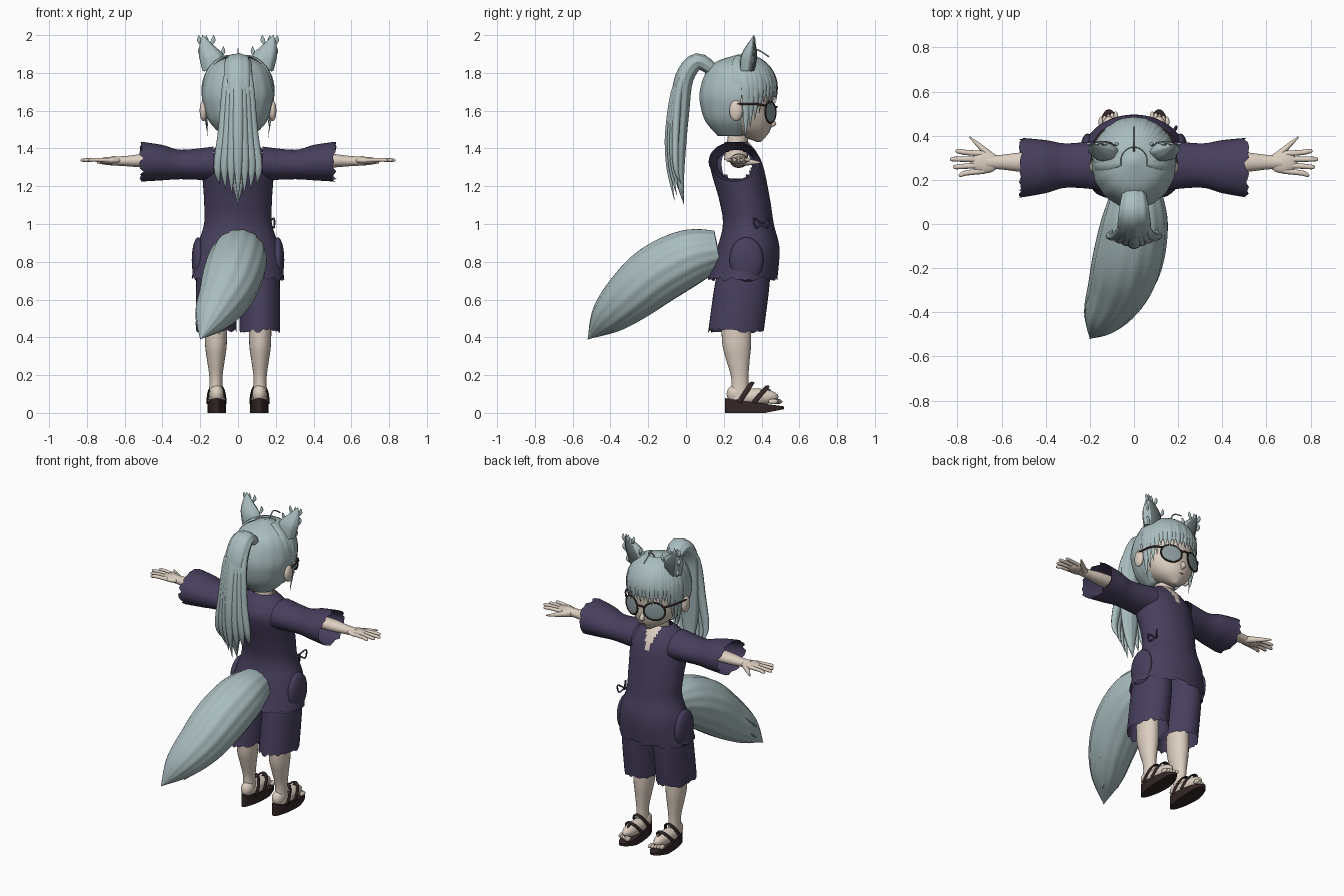
import bpy, bmesh, math, random
from mathutils import Vector

random.seed(4)
if "Cube" in bpy.data.objects:
    bpy.data.objects.remove(bpy.data.objects["Cube"], do_unlink=True)


def material(name, red, green, blue):
    made = bpy.data.materials.new(name)
    made.use_nodes = True
    made.diffuse_color = (red, green, blue, 1)
    made.node_tree.nodes["Principled BSDF"].inputs["Base Color"].default_value = (red, green, blue, 1)
    return made


HAIR = material("pale blue grey hair", .4, .51, .52)
INNER = material("dark grey ear fur", .13, .16, .16)
CLOTH = material("dark purple cloth", .064, .05, .11)
SKIN = material("skin", .72, .62, .53)
DARK = material("dark brown", .035, .02, .02)
LENS = material("grey lens", .27, .34, .36)
X, Y, Z = Vector((1, 0, 0)), Vector((0, 1, 0)), Vector((0, 0, 1))
PLANES = {"across x": (Y, Z), "across y": (X, Z), "across z": (X, Y)}


def finish(name, mesh, *materials):
    bmesh.ops.recalc_face_normals(mesh, faces=mesh.faces)
    data = bpy.data.meshes.new(name)
    mesh.to_mesh(data)
    mesh.free()
    for entry in materials:
        data.materials.append(entry)
    made = bpy.data.objects.new(name, data)
    bpy.context.collection.objects.link(made)
    bpy.ops.object.select_all(action="DESELECT")
    made.select_set(True)
    bpy.context.view_layer.objects.active = made
    bpy.ops.object.shade_smooth_by_angle(angle=math.radians(50))
    return made


def smooth_rows(rows, steps):
    """Catmull-Rom interpolation of (x, y, z, radius) rows."""
    rows = [Vector(row) for row in rows]
    last = len(rows) - 1
    result = []
    for i in range(last):
        before, start, end, after = (rows[min(max(i + k, 0), last)] for k in (-1, 0, 1, 2))
        for step in range(steps):
            t = step / steps
            linear = end - before
            square = before * 2 - start * 5 + end * 4 - after
            cube = start * 3 - before - end * 3 + after
            result.append(start + (linear * t + square * t * t + cube * t ** 3) / 2)
    return result + [rows[last]]


def loft(name, rows, flat, mat, frame, sides=20, steps=4, cap=True, ridge=0, fray=None, keep=None, paint=None, extra=()):
    """Skin elliptical rings; frame is a fixed plane or a sideways reference vector."""
    rows = smooth_rows(rows, steps)
    centres = [row.to_3d() for row in rows]
    mesh, rings = bmesh.new(), []
    for i, row in enumerate(rows):
        if frame in PLANES.keys() if isinstance(frame, str) else False:
            wide, deep = PLANES[frame]
        else:
            ahead = (centres[min(i + 1, len(rows) - 1)] - centres[max(i - 1, 0)]).normalized()
            wide = (frame - ahead * frame.dot(ahead)).normalized()
            deep = ahead.cross(wide)
        ring = []
        for k in range(sides):
            turn = k * math.tau / sides
            radius = max(row.w, .001) * (1 + ridge * (-1) ** (k // 2))
            ring.append(mesh.verts.new(centres[i] + radius * (wide * math.cos(turn) + deep * flat * math.sin(turn))))
        rings.append(ring)
    if fray is not None:
        along = (centres[-1] - centres[0]).normalized()
        for vert in rings[fray]:
            vert.co += along * random.uniform(-.012, .012)
    for low, high in zip(rings, rings[1:]):
        bridge(mesh, low, high)
    if cap:
        mesh.faces.new(rings[0])
        mesh.faces.new(rings[-1])
    if keep:
        unwanted = [face for face in mesh.faces if not keep(face.calc_center_median())]
        bmesh.ops.delete(mesh, geom=unwanted, context="FACES")
    if paint:
        for face in mesh.faces:
            face.material_index = paint(face.calc_center_median())
    return finish(name, mesh, mat, *extra)


def bridge(mesh, low, high):
    for k in range(len(low)):
        following = (k + 1) % len(low)
        mesh.faces.new((low[k], low[following], high[following], high[k]))


def mirror(rows, s):
    return [(s * row[0], *row[1:]) for row in rows]


def column(x, *rows):
    return [(x, *row) for row in rows]


def swell(points, width, start=.15):
    """Give a path a radius that swells and then closes to a point."""
    phases = [start + (1 - start) * i / (len(points) - 1) for i in range(len(points))]
    return [(*point, width * max(0, math.sin(math.pi * phase)) ** .75) for point, phase in zip(points, phases)]


def tube(name, points, radius, mat, flat=1, frame=Vector((.3, .2, .9))):
    return loft(name, [(*point, radius) for point in points], flat, mat, frame, sides=8)


def ball(name, location, scale, mat, turn=0):
    mesh = bmesh.new()
    bmesh.ops.create_uvsphere(mesh, u_segments=20, v_segments=12, radius=1)
    bmesh.ops.scale(mesh, vec=scale, verts=mesh.verts)
    made = finish(name, mesh, mat)
    made.location = location
    made.rotation_euler.z = turn


# Tunic with open neck, hem and armholes, and a slit neckline
def outside_armhole(spot):
    return abs(spot.x) < .1 or math.hypot(spot.y - .265, spot.z - 1.315) > .08


def slit(spot):
    return int(spot.y > .3 and abs(spot.x) < (spot.z - 1.27) * .3)


loft("tunic", column(0, (.3, .71, .245), (.33, .87, .22), (.33, 1, .18), (.31, 1.13, .18), (.27, 1.3, .187),
                     (.265, 1.38, .145), (.27, 1.435, .08)),
     .75, CLOTH, "across z", sides=72, steps=8, cap=False, fray=0, keep=outside_armhole, paint=slit, extra=(SKIN,))
for lean in (-1, 1):
    tube("side_knot", [(.16, .4, 1), (.19, .4 + lean * .04, 1.03), (.19, .4 + lean * .03, .98), (.17, .4, 1)], .005, CLOTH)

for s in (1, -1):
    # Sleeves, shorts and pockets
    loft("sleeve", mirror([(.13, .267, 1.32, .115), (.3, .265, 1.315, .1), (.4, .26, 1.325, .12), (.51, .255, 1.33, .135)], s),
         .78, CLOTH, "across x", sides=36, steps=6, cap=False, fray=-1)
    loft("shorts_leg", mirror(column(.115, (.265, .435, .108), (.3, .7, .106), (.32, .85, .09)), s),
         1.36, CLOTH, "across z", sides=36, cap=False, fray=0)
    ball("side_pocket", (s * .21, .32, .81), (.035, .09, .12), CLOTH)

    # Legs, feet and toes
    loft("leg", mirror(column(.117, (.265, .55, .06), (.268, .37, .058), (.275, .28, .047), (.285, .18, .034), (.285, .07, .037)), s),
         1.32, SKIN, "across z", sides=24)
    ball("foot", (s * .114, .36, .085), (.044, .13, .045), SKIN)
    ball("heel", (s * .113, .265, .1), (.038, .05, .05), SKIN)
    for i in range(5):
        ball("toe", (s * (.082 + i * .017), .485 - i * .006, .06), (.011, .025, .014), SKIN)

    # Sandal sole with a raised heel, and its straps
    mesh, bottom, top = bmesh.new(), [], []
    for k in range(32):
        turn = k * math.tau / 32
        x = s * (.113 + math.sin(turn) * (.048 + .008 * math.cos(turn)))
        y = .363 + .157 * math.cos(turn)
        bottom.append(mesh.verts.new((x, y, max(0, y - .42) * .2)))
        top.append(mesh.verts.new((x, y, .107 - y * .14)))
    mesh.faces.new(bottom)
    mesh.faces.new(top)
    bridge(mesh, bottom, top)
    finish("sandal_sole", mesh, DARK)
    for name, y, slope, height in (("toe_strap", .36, .07, .085), ("ankle_strap", .28, .07, .105)):
        arch = [math.pi * k / 6 for k in range(7)]
        tube(name, [(s * .114 + .049 * math.cos(a), y + slope * math.sin(a), .055 + height * math.sin(a)) for a in arch],
             .013, DARK, flat=.4, frame=Y)
    tube("toe_post", mirror([(.114, .42, .13), (.11, .45, .11), (.106, .48, .065)], s), .008, DARK)

    # Forearm, hand, fingers and thumb
    loft("forearm", mirror([(.4, .28, 1.335, .048), (.51, .28, 1.335, .044), (.6, .28, 1.333, .033), (.67, .28, 1.335, .03)], s),
         .8, SKIN, "across x")
    ball("palm", (s * .675, .28, 1.336), (.065, .051, .02), SKIN)
    for i in range(4):
        root, spread = .24 + i * .026, .222 + i * .036
        tip = .838 - abs(i - 1.8) * .024
        loft("finger", mirror([(.68, root, 1.338, .013), (.76, (root + spread) / 2, 1.34, .012), (tip - .01, spread, 1.338, .01),
                               (tip, spread, 1.338, .002)], s), .9, SKIN, "across x", sides=10)
    loft("thumb", mirror([(.63, .29, 1.33, .022), (.69, .345, 1.327, .015), (.745, .395, 1.325, .004)], s), .9, SKIN, Z, sides=10)

    # Human ears; animal ears with dark inner fur and tufts
    ball("ear", (s * .183, .265, 1.6), (.02, .036, .055), SKIN)
    outline = mirror([(.125, .32, 1.81, .06), (.14, .33, 1.89, .064), (.168, .345, 1.95, .034), (.188, .36, 2, .001)], s)
    loft("animal_ear", outline, .62, HAIR, "across z", sides=24, ridge=.04)
    loft("ear_inner", [(x, y + r * .55, z, r * .6) for x, y, z, r in outline], .3, INNER, "across z", sides=12)
    for x, y, z, r in outline[:3]:
        for lean in (-1, 0, 1):
            edge = x + lean * r * .8
            loft("ear_tuft", swell([(edge, y + r * .4, z), (edge + lean * .01, y + r * .5, z + .025), (edge + lean * .012, y + r * .4, z + .05)], .012),
                 .6, HAIR, X, sides=6)

    # Glasses
    ball("lens", (s * .083, .447, 1.592), (.064, .006, .056), LENS, turn=-s * .42)
    rim = [math.tau * k / 16 for k in range(17)]
    tube("glasses_rim", [(s * (.083 + .06 * math.cos(a)), .447 - .027 * math.cos(a), 1.592 + .057 * math.sin(a)) for a in rim],
         .005, DARK, frame=Y)
    tube("glasses_temple", mirror([(.14, .425, 1.625), (.178, .37, 1.635), (.193, .27, 1.635)], s), .006, DARK)

tube("glasses_bridge", [(-.03, .47, 1.615), (0, .48, 1.62), (.03, .47, 1.615)], .006, DARK)

# Neck, head, nose and mouth
loft("neck", column(0, (.265, 1.34, .065), (.27, 1.42, .055), (.29, 1.53, .06)), 1, SKIN, "across z")
loft("head", column(0, (.385, 1.435, .012), (.345, 1.485, .095), (.315, 1.54, .14), (.29, 1.6, .163), (.28, 1.72, .168), (.28, 1.87, .02)),
     1, SKIN, "across z", sides=32)
loft("nose", column(0, (.44, 1.57, .008), (.46, 1.53, .016), (.445, 1.51, .006)), 1.2, SKIN, "across z", sides=10)
tube("mouth", [(-.02, .437, 1.488), (0, .441, 1.487), (.02, .437, 1.488)], .002, DARK)

# Hair cap, open over the face
loft("hair_cap", column(0, (.255, 1.465, .08), (.265, 1.54, .15), (.27, 1.62, .18), (.275, 1.7, .19), (.28, 1.8, .165), (.28, 1.86, .11), (.285, 1.897, .01)),
     1.06, HAIR, "across z", sides=64, steps=5, ridge=.006, keep=lambda spot: spot.y < .3 or spot.z > 1.68)

# Fringe and side locks following the skull from the crown
for i in range(-12, 13):
    turn = math.radians(i * 8)
    outer = max(0, abs(i) - 6) / 6
    tip = 1.645 - .2 * min(1, outer * 1.5) + random.uniform(-.02, .02)
    if abs(i) > 10:
        tip = 1.6
    path = []
    for k in range(8):
        t = k / 7
        z = 1.89 - (1.89 - tip) * t ** 1.6
        reach = .205 * math.sqrt(1 - max(0, (z - 1.69) / .21) ** 2) - t ** 3 * (.015 + .03 * outer)
        path.append((reach * .95 * math.sin(turn), .285 + reach * math.cos(turn), z))
    loft("fringe_lock", swell(path, .027), .35, HAIR, Vector((math.cos(turn), -math.sin(turn), 0)), sides=8, steps=3)
tube("stray_hair", [(0, .33, 1.89), (0, .37, 1.925), (0, .44, 1.885)], .004, HAIR)

# Ponytail: a ridged core, loose locks and a tie
loft("ponytail", swell([(0, .15, 1.81), (0, .06, 1.86), (0, -.01, 1.77), (0, -.03, 1.6), (0, -.04, 1.4), (0, -.035, 1.25), (0, -.01, 1.1)], .075, .2),
     .65, HAIR, X, sides=36, ridge=.03)
for i in range(-3, 4):
    x, y = i * .036, -.09 + abs(i) * .012
    loft("ponytail_lock", swell([(x * .3, .06, 1.87), (x * .5, y * .5, 1.75), (x * .7, y, 1.5), (x, y, 1.3), (x * .9, y + .03, 1.12 + abs(i) * .03)], .03),
         .7, HAIR, X, sides=10)
ball("hair_tie", (0, .11, 1.845), (.045, .03, .036), HAIR)

# Bushy tail with loose tufts
tail = swell([(.01, .17, .86), (.005, .02, .825), (-.025, -.15, .735), (-.07, -.29, .62), (-.14, -.42, .5), (-.2, -.52, .39)], .158, .2)
loft("tail", tail, 1, HAIR, X, sides=56, steps=6, ridge=.015)
for k in range(16):
    turn = k * math.tau / 16
    offset = Vector((math.cos(turn), 0, math.sin(turn)))
    first = k % 2 + 2
    path = [Vector(row[:3]) + offset * row[3] * .9 for row in tail[first:first + 2]]
    loft("tail_tuft", swell([path[0], path[0].lerp(path[1], .6), path[1] + offset * .01], .016), .7, HAIR, X, sides=6)
